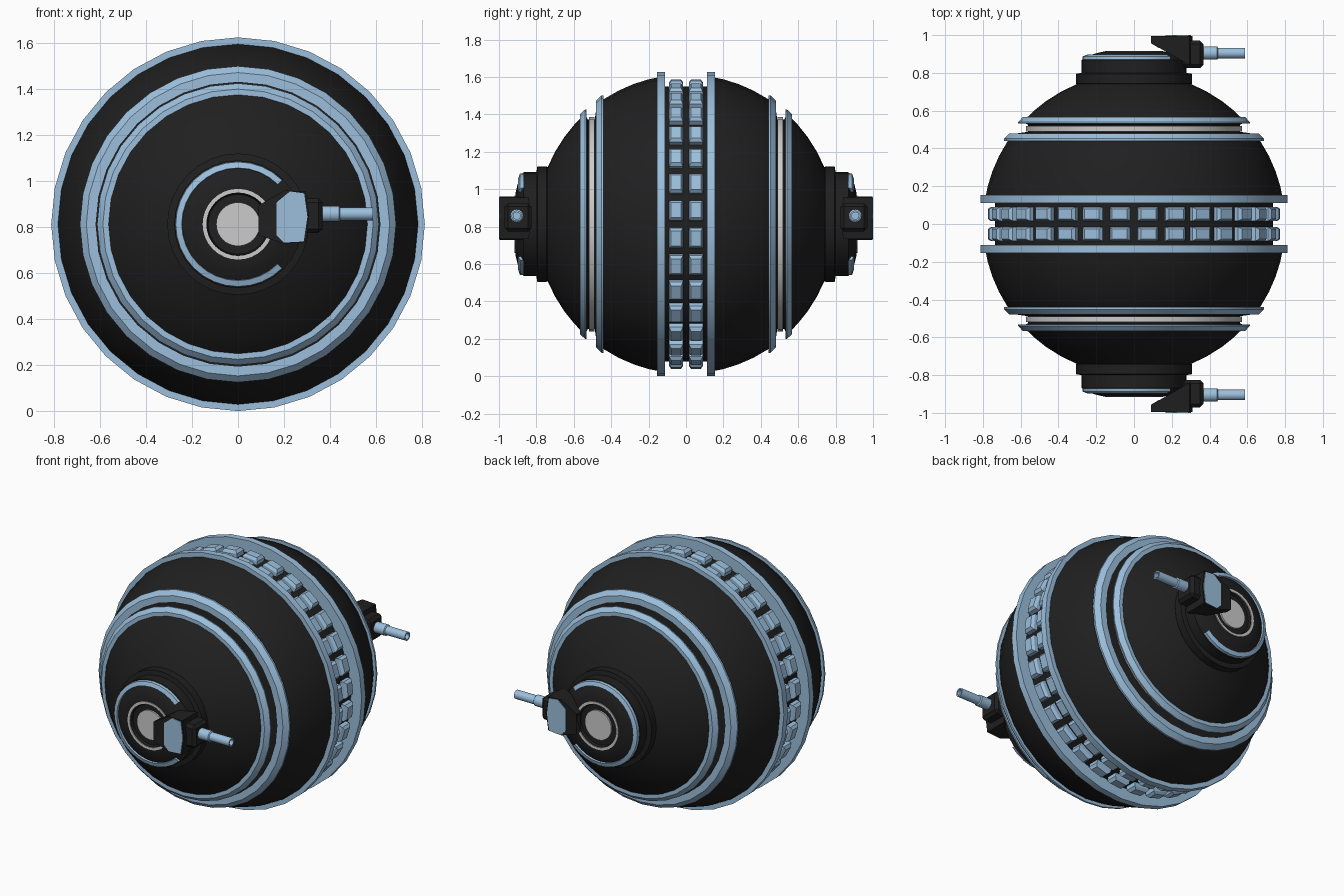
import bpy, bmesh, math
from mathutils import Matrix, Vector

if "Cube" in bpy.data.objects:
    bpy.data.objects.remove(bpy.data.objects["Cube"])

C = 0.813      # height of the main axis (runs along y)
R = 0.80       # sphere radius
N = 32         # sides


def material(name, col):
    m = bpy.data.materials.new(name)
    m.diffuse_color = (*col, 1)
    m.use_nodes = True
    m.node_tree.nodes["Principled BSDF"].inputs["Base Color"].default_value = m.diffuse_color
    return m


BLACK = material("black_shell", (0.014, 0.014, 0.014))
BLUE = material("pale_blue", (0.33, 0.52, 0.72))


def finish(name, bm, mat=None, smooth=True):
    bmesh.ops.recalc_face_normals(bm, faces=bm.faces)
    me = bpy.data.meshes.new(name)
    bm.to_mesh(me)
    bm.free()
    ob = bpy.data.objects.new(name, me)
    bpy.context.collection.objects.link(ob)
    if mat:
        me.materials.append(mat)
    if smooth:
        bpy.ops.object.select_all(action='DESELECT')
        bpy.context.view_layer.objects.active = ob
        ob.select_set(True)
        bpy.ops.object.shade_smooth_by_angle(angle=math.radians(25))
    return ob


def lathe(name, prof, mat=None, closed=True, a0=0, a1=360):
    """Revolve (y, radius) points about the main axis."""
    bm = bmesh.new()
    full = a1 - a0 == 360
    n = N if full else round(N * (a1 - a0) / 360)
    rows = []
    for i in range(n if full else n + 1):
        a = math.radians(a0 + (a1 - a0) * i / n)
        rows.append([bm.verts.new((r * math.cos(a), y, C + r * math.sin(a))) for y, r in prof])
    k = len(prof)
    for i in range(n):
        p, q = rows[i], rows[(i + 1) % len(rows)]
        for j in range(k if closed else k - 1):
            m = (j + 1) % k
            bm.faces.new((p[j], p[m], q[m], q[j]))
    if not full:
        bm.faces.new(rows[0])
        bm.faces.new(rows[-1])
    bmesh.ops.remove_doubles(bm, verts=bm.verts, dist=1e-5)
    return finish(name, bm, mat)


def prism(name, pts, front, mat, s):
    """Extrude (x, z, back_y) outline out to y = front, on side s."""
    bm = bmesh.new()
    lo = [bm.verts.new((x, s * b, z)) for x, z, b in pts]
    hi = [bm.verts.new((x, s * front, z)) for x, z, b in pts]
    bm.faces.new(hi)
    bm.faces.new(lo)
    for i in range(len(pts)):
        j = (i + 1) % len(pts)
        bm.faces.new((lo[i], lo[j], hi[j], hi[i]))
    bmesh.ops.triangulate(bm, faces=[f for f in bm.faces if len(f.verts) > 4])
    return finish(name, bm, mat, False)


def sph(y):
    return (y, math.sqrt(R * R - y * y))


# Main body: drum, domes, grooves and hubs in one mirrored profile
half = [(0.112, 0.735)] + [sph(y) for y in (0.113, 0.2, 0.28, 0.36, 0.44)]
half += [(0.478, 0.63), (0.488, 0.56), (0.525, 0.56), (0.54, 0.59)]
half += [sph(y) for y in (0.55, 0.6, 0.65, 0.70, 0.74)]
half += [(0.745, 0.308), (0.795, 0.308), (0.80, 0.278), (0.868, 0.278), (0.88, 0.25),
         (0.90, 0.215), (0.912, 0.165), (0.912, 0.135), (0.895, 0.13), (0.895, 0)]
lathe("body", [(-y, r) for y, r in reversed(half)] + half, BLACK, closed=False)

# Blue tread blocks around the middle, two rows
bm = bmesh.new()
for i in range(N):
    rot = Matrix.Translation((0, 0, C)) @ Matrix.Rotation(2 * math.pi * (i + 0.5) / N, 4, 'Y')
    for s in (-1, 1):
        levels = []
        for h, w, d in ((0.72, 0.054, 0.037), (0.757, 0.054, 0.037), (0.774, 0.040, 0.026)):
            levels.append([bm.verts.new(rot @ Vector((u * w, s * 0.053 + v * d, h)))
                           for u, v in ((-1, -1), (1, -1), (1, 1), (-1, 1))])
        bm.faces.new(levels[0])
        bm.faces.new(levels[2])
        for p, q in zip(levels, levels[1:]):
            for j in range(4):
                k = (j + 1) % 4
                bm.faces.new((p[j], p[k], q[k], q[j]))
finish("tread_blocks", bm, BLUE, False)

for s, side in ((-1, "front"), (1, "back")):
    def ring(name, pts, mat=None, **kw):
        lathe(f"{side}_{name}", [(s * y, r) for y, r in pts], mat, **kw)

    # Blue rim rings
    ring("middle_rim", [(0.112, 0.72), (0.112, 0.813), (0.154, 0.813), (0.154, 0.77)], BLUE)
    ring("groove_rim_inner", [(0.44, 0.63), (0.44, 0.688), (0.452, 0.688), (0.48, 0.66), (0.48, 0.62)], BLUE)
    ring("groove_rim_outer", [(0.532, 0.57), (0.532, 0.613), (0.54, 0.613), (0.567, 0.588), (0.567, 0.55)], BLUE)
    # Grey band inside the groove
    ring("groove_band", [(0.49, 0.55), (0.49, 0.573), (0.519, 0.573), (0.519, 0.55)])
    # Hub details
    ring("hub_arc", [(0.865, 0.24), (0.865, 0.274), (0.888, 0.271), (0.897, 0.245)], BLUE, a0=45, a1=315)
    ring("hub_ring", [(0.90, 0.138), (0.90, 0.154), (0.917, 0.154), (0.917, 0.138)])
    ring("hub_disc", [(0.89, 0.0), (0.89, 0.095), (0.906, 0.095), (0.906, 0.0)], closed=False)

    # Clamp wedge and its blue plate
    prism(f"{side}_clamp", [(0.09, 0.895, 0.957), (0.2, 0.96, 0.895), (0.295, 0.955, 0.84),
                            (0.31, 0.845, 0.83), (0.295, 0.735, 0.84), (0.2, 0.728, 0.895),
                            (0.09, 0.765, 0.957), (0.135, 0.83, 0.93)], 0.996, BLACK, s)
    prism(f"{side}_clamp_plate", [(0.168, 0.908, 0.98), (0.226, 0.956, 0.98), (0.288, 0.947, 0.98),
                                  (0.302, 0.845, 0.98), (0.286, 0.738, 0.98), (0.2, 0.733, 0.98),
                                  (0.168, 0.765, 0.98), (0.195, 0.833, 0.98)], 1.0, BLUE, s)

    # Rod socket
    bm = bmesh.new()
    bmesh.ops.create_cube(bm, size=1, matrix=Matrix.Translation((0.31, s * 0.898, 0.85))
                          @ Matrix.Diagonal((0.115, 0.145, 0.15, 1)))
    bmesh.ops.bevel(bm, geom=bm.edges[:], offset=0.018, segments=1, affect='EDGES')
    finish(f"{side}_rod_socket", bm, BLACK, False)

    # Stepped rod with a hollow tip
    bm = bmesh.new()
    rows = []
    for x, r in ((0.35, 0), (0.35, 0.035), (0.44, 0.035), (0.445, 0.028),
                 (0.587, 0.028), (0.587, 0.019), (0.56, 0.019), (0.56, 0)):
        rows.append([bm.verts.new((x, s * 0.905 + r * math.cos(t * math.pi / 8),
                                   0.858 + r * math.sin(t * math.pi / 8))) for t in range(16)])
    for p, q in zip(rows, rows[1:]):
        for j in range(16):
            k = (j + 1) % 16
            bm.faces.new((p[j], p[k], q[k], q[j]))
    bmesh.ops.remove_doubles(bm, verts=bm.verts, dist=1e-5)
    finish(f"{side}_rod", bm, BLUE)
